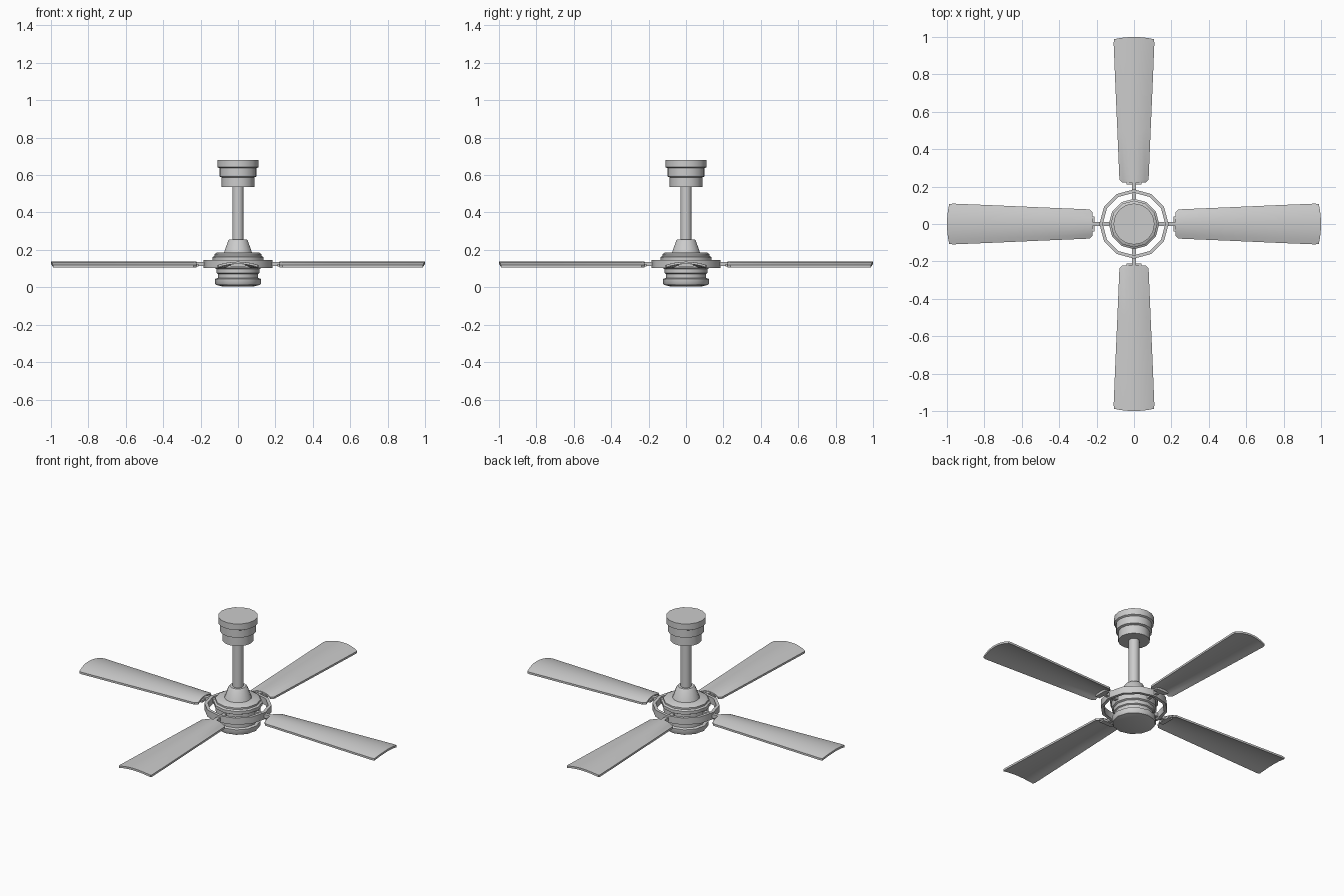
import bpy, bmesh
from math import sin, cos, pi, radians
from mathutils import Matrix

cube = bpy.data.objects.get("Cube")
if cube:
    bpy.data.objects.remove(cube, do_unlink=True)

grey = bpy.data.materials.new("light grey")
grey.use_nodes = True
COLOUR = (0.6, 0.6, 0.6, 1)
grey.diffuse_color = COLOUR
for node in grey.node_tree.nodes:
    if node.type == 'BSDF_PRINCIPLED':
        node.inputs["Base Color"].default_value = COLOUR


def finish(name, bm, angle=35):
    bmesh.ops.recalc_face_normals(bm, faces=bm.faces)
    mesh = bpy.data.meshes.new(name)
    bm.to_mesh(mesh)
    bm.free()
    mesh.materials.append(grey)
    obj = bpy.data.objects.new(name, mesh)
    bpy.context.collection.objects.link(obj)
    bpy.ops.object.select_all(action='DESELECT')
    obj.select_set(True)
    bpy.context.view_layer.objects.active = obj
    bpy.ops.object.shade_smooth_by_angle(angle=radians(angle))
    return obj


def lathe(name, profile, sides, closed=False):
    """Turn (radius, z) points round the z axis; cap the ends unless closed."""
    bm = bmesh.new()
    rings = [[bm.verts.new((r * cos(2 * pi * i / sides), r * sin(2 * pi * i / sides), z))
              for i in range(sides)] for r, z in profile]
    pairs = list(zip(rings, rings[1:]))
    if closed:
        pairs.append((rings[-1], rings[0]))
    else:
        bm.faces.new(rings[0])
        bm.faces.new(rings[-1])
    for a, b in pairs:
        for i in range(sides):
            j = (i + 1) % sides
            bm.faces.new((a[i], a[j], b[j], b[i]))
    return finish(name, bm)


def box(bm, size, centre):
    matrix = Matrix.Translation(centre) @ Matrix.Diagonal((*size, 1))
    bmesh.ops.create_cube(bm, size=1, matrix=matrix)


# Ceiling mount and rod
lathe("ceiling_canopy", [(.087, .535), (.087, .588), (.1, .592), (.1, .637),
                         (.11, .642), (.11, .68)], 16)
lathe("down_rod", [(.03, .24), (.03, .54)], 16)
lathe("rod_collar", [(.077, .18), (.052, .25), (.045, .256)], 16)

# Motor body, stepped from the bottom cap to the top
lathe("motor_housing", [(.08, .004), (.118, .013), (.123, .02), (.123, .045),
                        (.108, .05), (.108, .072), (.115, .076), (.115, .098),
                        (.125, .103), (.125, .138), (.135, .143), (.135, .162),
                        (.125, .168), (.125, .178), (.11, .187)], 12)

# Ring that carries the blades
lathe("blade_ring", [(.167, .104), (.185, .104), (.185, .145), (.167, .145)], 12, closed=True)

# Four arms and cambered blades
STATIONS = [(.222, .062), (.237, .078), (.5, .089), (.75, .1), (.97, .109), (1, .106)]
ACROSS = 8
for k, side in enumerate(("left", "back", "right", "front")):
    turn = Matrix.Rotation(k * pi / 2, 4, 'Z')

    bm = bmesh.new()
    box(bm, (.12, .02, .022), (.18, 0, .124))
    box(bm, (.03, .08, .014), (.227, 0, .118))
    finish(side + "_blade_arm", bm).matrix_world = turn

    bm = bmesh.new()
    layers = []
    for drop in (0, .012):
        rows = []
        for x, half in STATIONS:
            row = []
            for i in range(ACROSS + 1):
                v = 2 * i / ACROSS - 1
                tip = .012 * v * v if x == 1 else 0
                row.append(bm.verts.new((x - tip, v * half, .137 - .018 * v * v - drop)))
            rows.append(row)
        for a, b in zip(rows, rows[1:]):
            for i in range(ACROSS):
                bm.faces.new((a[i], a[i + 1], b[i + 1], b[i]))
        layers.append(rows)
    # Rim joining the upper and lower skins
    rims = []
    for rows in layers:
        rims.append(rows[0] + [r[-1] for r in rows[1:-1]] + rows[-1][::-1]
                    + [r[0] for r in rows[-2:0:-1]])
    top, low = rims
    for i in range(len(top)):
        j = (i + 1) % len(top)
        bm.faces.new((top[i], top[j], low[j], low[i]))
    finish(side + "_blade", bm).matrix_world = turn
